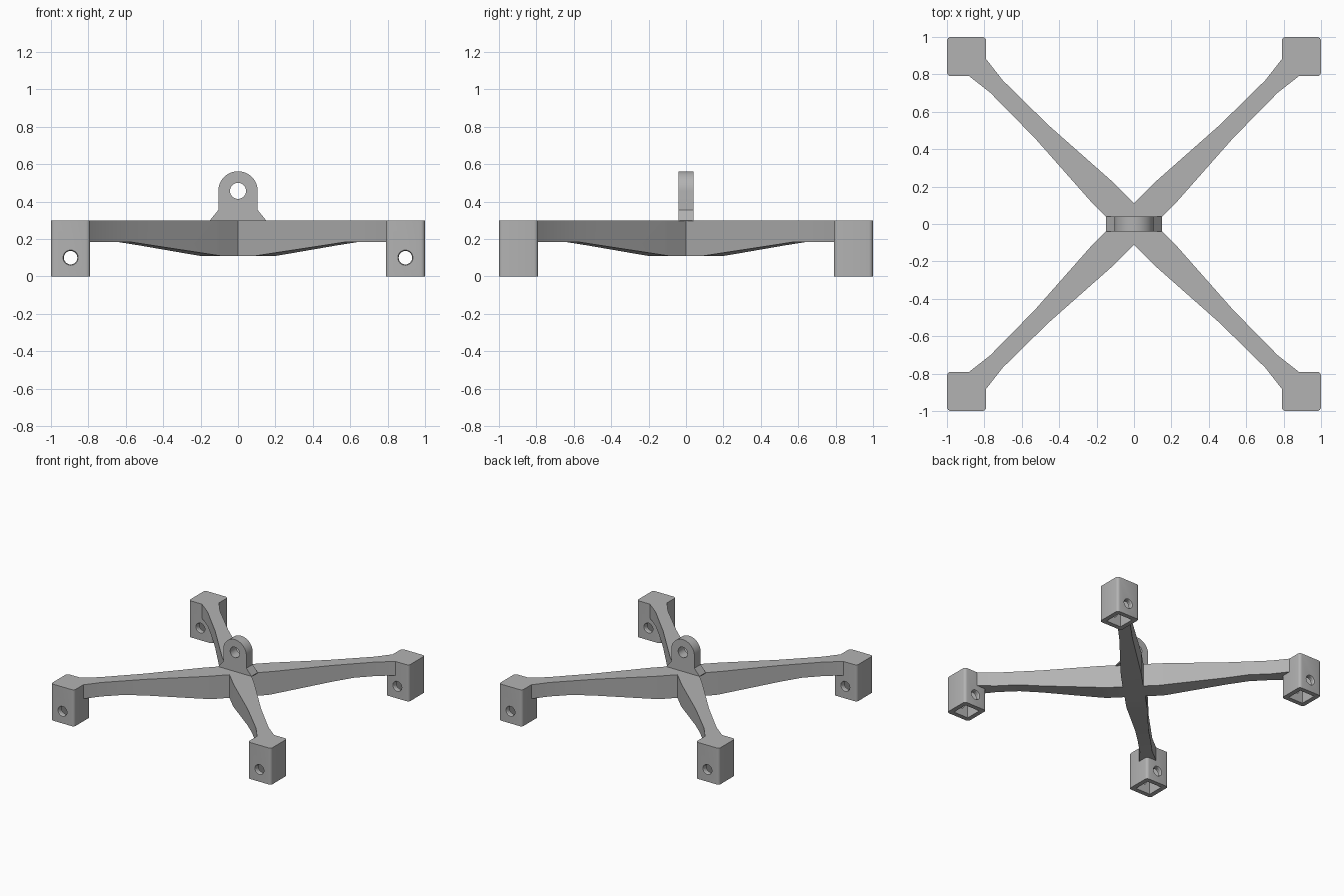
import bpy, bmesh, math
from mathutils import Matrix, Vector

if "Cube" in bpy.data.objects:
    bpy.data.objects.remove(bpy.data.objects["Cube"])

TOP = 0.30          # top plane of frame and feet
FOOT = 0.895        # foot centre in x and y
SIDE = 0.21         # foot width

grey = bpy.data.materials.new("plain grey")
grey.diffuse_color = (0.45, 0.45, 0.45, 1)
grey.use_nodes = True
grey.node_tree.nodes["Principled BSDF"].inputs["Base Color"].default_value = grey.diffuse_color


def make(name, bm):
    bmesh.ops.recalc_face_normals(bm, faces=bm.faces)
    me = bpy.data.meshes.new(name)
    bm.to_mesh(me)
    bm.free()
    me.materials.append(grey)
    ob = bpy.data.objects.new(name, me)
    bpy.context.collection.objects.link(ob)
    return ob


def box(bm, centre, size):
    m = Matrix.Translation(centre) @ Matrix.Diagonal((*size, 1))
    return bmesh.ops.create_cube(bm, size=1, matrix=m)["verts"]


def cylinder_y(bm, centre, r1, r2, depth, n=32):
    # r1 is the radius at the +y end, r2 at the -y end
    m = Matrix.Translation(centre) @ Matrix.Rotation(math.pi / 2, 4, "X")
    bmesh.ops.create_cone(bm, cap_ends=True, segments=n, radius1=r1, radius2=r2,
                          depth=depth, matrix=m)


def boolean(target, cutter, operation):
    mod = target.modifiers.new("cut", "BOOLEAN")
    mod.operation, mod.solver, mod.object = operation, "EXACT", cutter
    bpy.context.view_layer.objects.active = target
    bpy.ops.object.modifier_apply(modifier=mod.name)
    bpy.data.objects.remove(cutter)


def smooth(ob):
    bpy.ops.object.select_all(action="DESELECT")
    ob.select_set(True)
    bpy.context.view_layer.objects.active = ob
    bpy.ops.object.shade_smooth_by_angle(angle=math.radians(25))


# Cross frame: (distance along arm, half width, underside height)
STATIONS = [(0.078, 0.078, 0.11), (0.21, 0.078, 0.11), (0.247, 0.078, 0.114),
            (0.70, 0.050, 0.166), (0.87, 0.0485, 0.185), (1.04, 0.047, 0.185),
            (1.18, 0.064, 0.185), (1.20, 0.066, 0.185)]
bm = bmesh.new()
for k in range(4):
    turn = Matrix.Rotation(math.pi / 4 + k * math.pi / 2, 3, "Z")
    rings = [[bm.verts.new(turn @ Vector((s, y, z)))
              for y, z in ((-w, low), (w, low), (w, TOP), (-w, TOP))]
             for s, w, low in STATIONS]
    for a, b in zip(rings, rings[1:]):
        for i in range(4):
            j = (i + 1) % 4
            bm.faces.new((a[i], a[j], b[j], b[i]))
    bm.faces.new(rings[-1])
# centre diamond that the four arms grow from
for z in (0.11, TOP):
    bm.faces.new([bm.verts.new((0.078 * 2 ** 0.5 * math.cos(a), 0.078 * 2 ** 0.5 * math.sin(a), z))
                  for a in (0, math.pi / 2, math.pi, 1.5 * math.pi)])
bmesh.ops.remove_doubles(bm, verts=bm.verts, dist=0.001)
frame = make("cross_frame", bm)

# Corner feet with rounded upright edges, plus their sockets and pin holes
feet, sockets, pins = bmesh.new(), bmesh.new(), bmesh.new()
for sx in (-1, 1):
    for sy in (-1, 1):
        x, y = sx * FOOT, sy * FOOT
        verts = box(feet, (x, y, TOP / 2), (SIDE, SIDE, TOP))
        upright = {e for v in verts for e in v.link_edges
                   if abs(e.verts[0].co.z - e.verts[1].co.z) > 0.1}
        bmesh.ops.bevel(feet, geom=list(upright), offset=0.022, segments=4,
                        profile=0.5, affect="EDGES")
        box(sockets, (x, y, 0.05), (0.135, 0.135, 0.30))
        # one lathe-like pin per foot, flared at both mouths
        ring = [(-0.125, 0.063), (-0.095, 0.036), (0.095, 0.036), (0.125, 0.063)]
        ring = [(-0.115, 0.046), (-0.096, 0.036), (0.096, 0.036), (0.115, 0.046)]
        loops = [[pins.verts.new((x + r * math.cos(2 * math.pi * i / 32), y + d,
                                  0.10 + r * math.sin(2 * math.pi * i / 32)))
                  for i in range(32)] for d, r in ring]
        for a, b in zip(loops, loops[1:]):
            for i in range(32):
                j = (i + 1) % 32
                pins.faces.new((a[i], a[j], b[j], b[i]))
        pins.faces.new(loops[0])
        pins.faces.new(loops[-1])
boolean(frame, make("feet", feet), "UNION")
boolean(frame, make("socket_cutter", sockets), "DIFFERENCE")
boolean(frame, make("pin_cutter", pins), "DIFFERENCE")
smooth(frame)

# Hanging lug: flared base, round head, eye hole
R, CZ, HALF = 0.105, 0.457, 0.041
profile = [(-0.15, 0.295), (0.15, 0.295), (0.15, 0.30), (R, 0.355)]
profile += [(R * math.cos(math.pi * i / 24), CZ + R * math.sin(math.pi * i / 24))
            for i in range(25)]
profile += [(-R, 0.355), (-0.15, 0.30)]
bm = bmesh.new()
face = bm.faces.new([bm.verts.new((x, -HALF, z)) for x, z in profile])
back = bmesh.ops.extrude_face_region(bm, geom=[face])["geom"]
bmesh.ops.translate(bm, vec=(0, 2 * HALF, 0),
                    verts=[v for v in back if isinstance(v, bmesh.types.BMVert)])
lug = make("hanging_lug", bm)
bm = bmesh.new()
cylinder_y(bm, (0, 0, CZ), 0.043, 0.043, 0.3)
boolean(lug, make("eye_cutter", bm), "DIFFERENCE")
smooth(lug)
